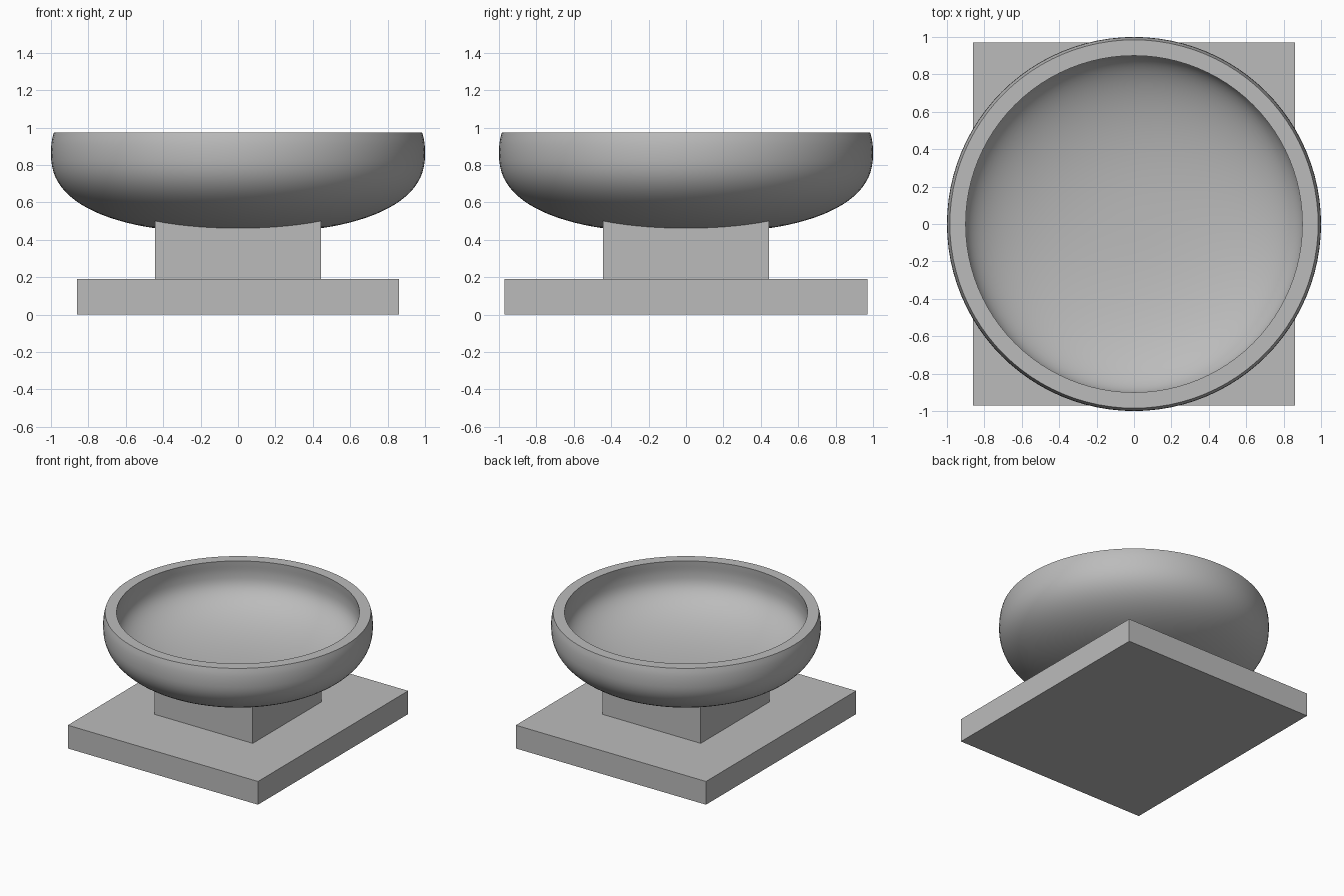
import bpy, bmesh, math

if "Cube" in bpy.data.objects:
    bpy.data.objects.remove(bpy.data.objects["Cube"])

stone = bpy.data.materials.new("grey_stone")
stone.diffuse_color = (0.5, 0.5, 0.5, 1)
stone.use_nodes = True
stone.node_tree.nodes["Principled BSDF"].inputs["Base Color"].default_value = stone.diffuse_color


def finish(name, bm):
    bmesh.ops.recalc_face_normals(bm, faces=bm.faces)
    mesh = bpy.data.meshes.new(name)
    bm.to_mesh(mesh)
    bm.free()
    mesh.materials.append(stone)
    ob = bpy.data.objects.new(name, mesh)
    bpy.context.collection.objects.link(ob)
    return ob


def block(name, hx, hy, z0, z1):
    bm = bmesh.new()
    bmesh.ops.create_cube(bm, size=1)
    for v in bm.verts:
        v.co = (v.co.x * 2 * hx, v.co.y * 2 * hy, z0 + (v.co.z + 0.5) * (z1 - z0))
    return finish(name, bm)


# Plinth and square neck
block("base_slab", 0.86, 0.97, 0, 0.19)
block("neck", 0.445, 0.445, 0.19, 0.505)

# Bowl: squarish rounded outer profile, inner profile offset by the wall
RIM, MID, DEPTH, POWER, WALL = 0.973, 0.865, 0.43, 2.4, 0.09


def outer_point(t):
    return (math.cos(t) ** (2 / POWER),
            MID - math.copysign(abs(math.sin(t)) ** (2 / POWER), t) * DEPTH)


STEPS = 28
rim_angle = -math.asin(((RIM - MID) / DEPTH) ** (POWER / 2))
angles = [math.pi / 2 + (rim_angle - math.pi / 2) * i / STEPS for i in range(STEPS + 1)]
outer = [outer_point(t) for t in angles]
outer[0] = (0, MID - DEPTH)
inner = [(0, MID - DEPTH + WALL)]
for i in range(1, STEPS):
    dr = outer[i + 1][0] - outer[i - 1][0]
    dz = outer[i + 1][1] - outer[i - 1][1]
    n = math.hypot(dr, dz)
    inner.append((outer[i][0] - WALL * dz / n, outer[i][1] + WALL * dr / n))
inner = [p for p in inner if p[1] < RIM - 0.01] + [(0.9, RIM)]

bm = bmesh.new()
verts = [bm.verts.new((r, 0, z)) for r, z in outer + inner[::-1]]
edges = [bm.edges.new(pair) for pair in zip(verts, verts[1:])]
bmesh.ops.spin(bm, geom=verts + edges, cent=(0, 0, 0), axis=(0, 0, 1),
               angle=2 * math.pi, steps=96, use_merge=True)
bmesh.ops.remove_doubles(bm, verts=bm.verts, dist=0.0001)
bowl = finish("bowl", bm)
bpy.context.view_layer.objects.active = bowl
bowl.select_set(True)
bpy.ops.object.shade_smooth_by_angle(angle=math.radians(35))
